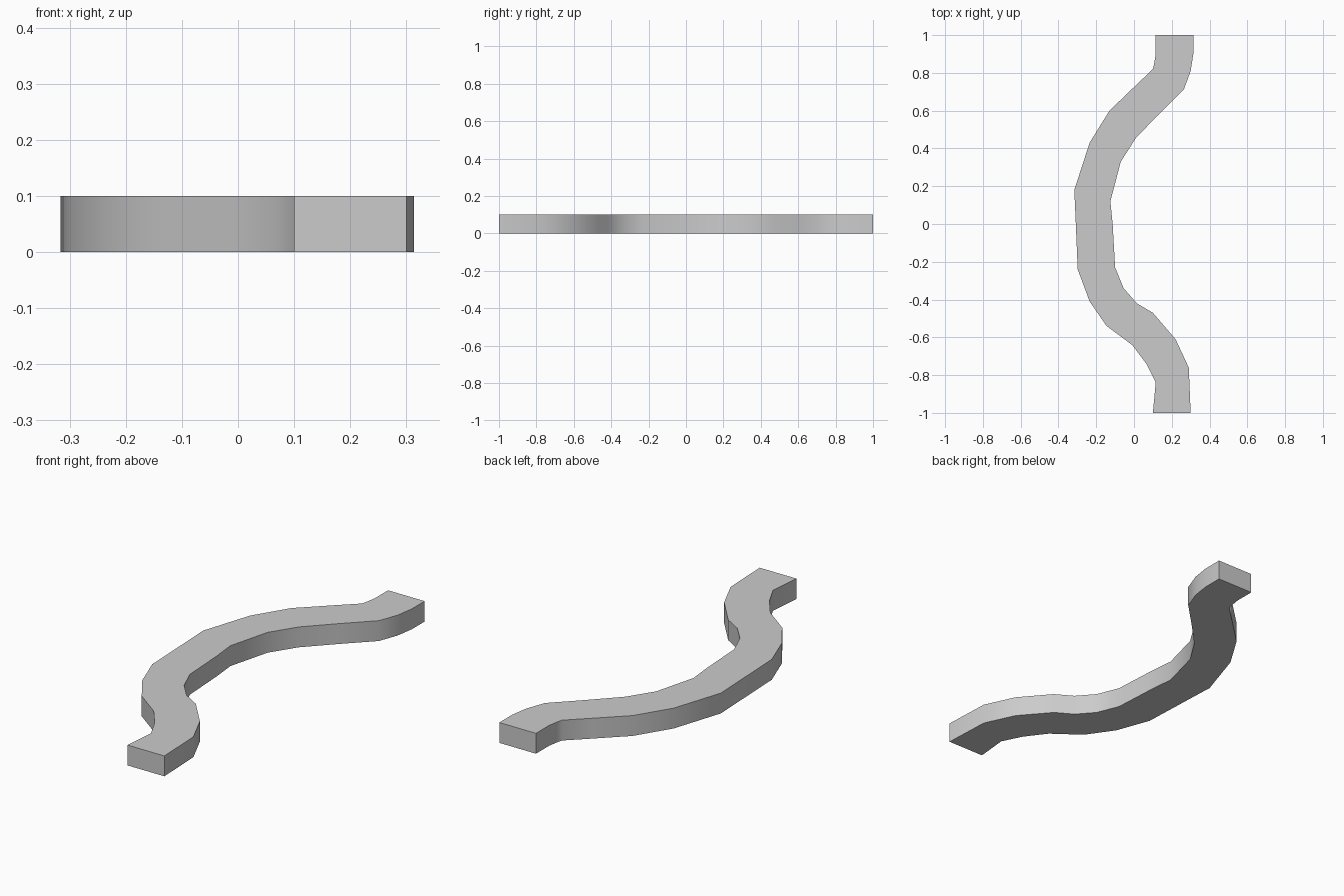
import bpy, bmesh
from math import radians

if "Cube" in bpy.data.objects:
    bpy.data.objects.remove(bpy.data.objects["Cube"])

HEIGHT = 0.1

# Stations along the winding path: (left x, left y, right x, right y)
stations = [
    (0.10, -1.00, 0.30, -1.00),
    (0.115, -0.84, 0.29, -0.76),
    (0.065, -0.74, 0.22, -0.61),
    (-0.01, -0.64, 0.10, -0.47),
    (-0.145, -0.54, 0.015, -0.42),
    (-0.235, -0.41, -0.055, -0.34),
    (-0.298, -0.24, -0.10, -0.23),
    (-0.308, 0.00, -0.113, 0.00),
    (-0.316, 0.18, -0.125, 0.12),
    (-0.235, 0.43, -0.07, 0.33),
    (-0.13, 0.60, 0.01, 0.455),
    (0.00, 0.725, 0.135, 0.585),
    (0.10, 0.82, 0.265, 0.715),
    (0.107, 0.85, 0.30, 0.81),
    (0.115, 0.90, 0.314, 0.90),
    (0.115, 1.00, 0.314, 1.00),
]

# Flat strip of quads, extruded up into a slab
bm = bmesh.new()
rows = [(bm.verts.new((lx, ly, 0)), bm.verts.new((rx, ry, 0)))
        for lx, ly, rx, ry in stations]
for (l0, r0), (l1, r1) in zip(rows, rows[1:]):
    bm.faces.new((l0, r0, r1, l1))
extruded = bmesh.ops.extrude_face_region(bm, geom=bm.faces[:], use_keep_orig=True)
top = [g for g in extruded["geom"] if isinstance(g, bmesh.types.BMVert)]
bmesh.ops.translate(bm, verts=top, vec=(0, 0, HEIGHT))
bmesh.ops.recalc_face_normals(bm, faces=bm.faces[:])

mesh = bpy.data.meshes.new("winding_path")
bm.to_mesh(mesh)
bm.free()
path = bpy.data.objects.new("winding_path", mesh)
bpy.context.collection.objects.link(path)

# Smooth curved sides, crisp top and end edges
bpy.context.view_layer.objects.active = path
path.select_set(True)
bpy.ops.object.shade_smooth_by_angle(angle=radians(50))
